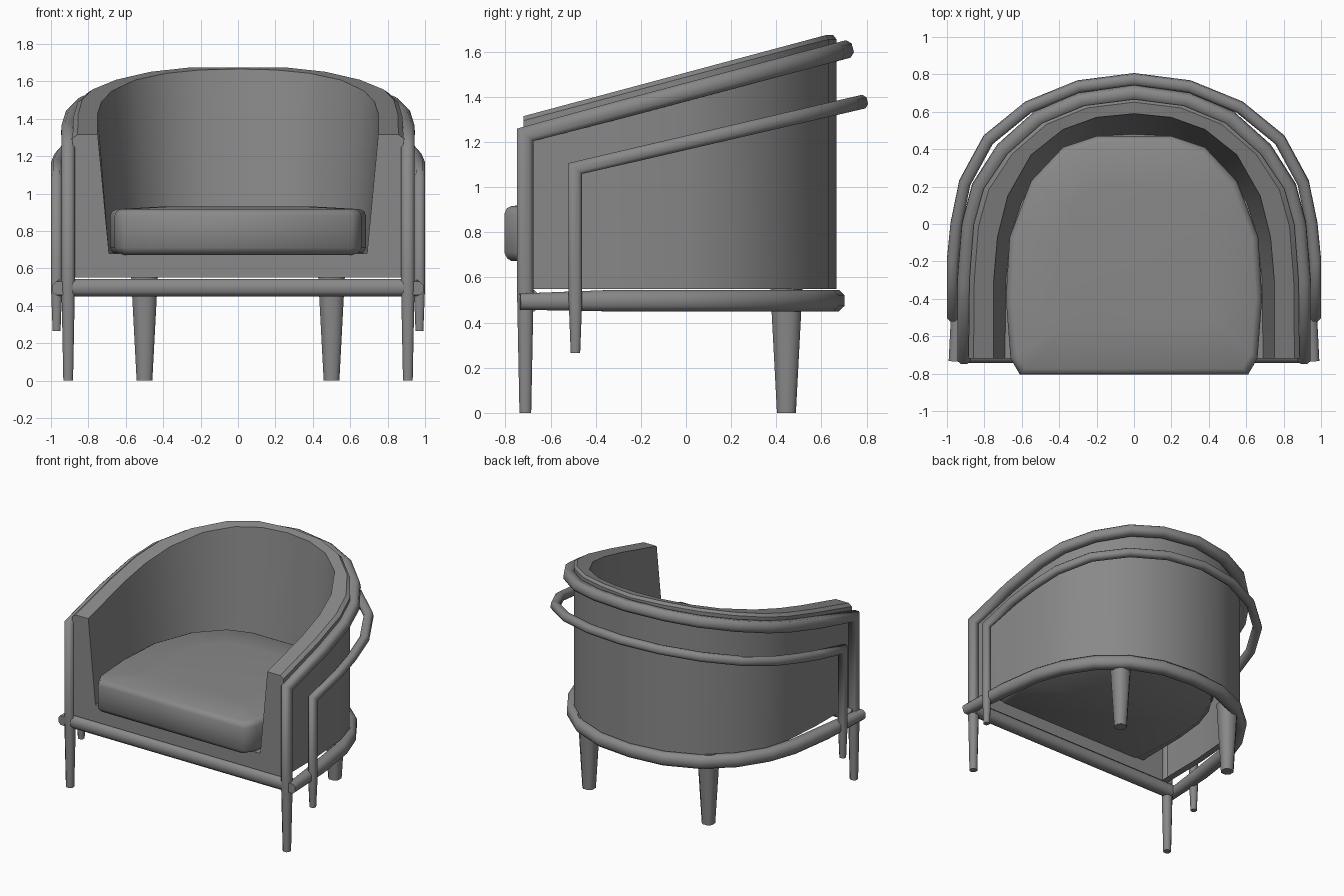
import bpy, bmesh
from math import radians
from mathutils import Vector

if "Cube" in bpy.data.objects:
    bpy.data.objects.remove(bpy.data.objects["Cube"])

# Dark grey finish shared by every part
grey = bpy.data.materials.new("dark_grey")
grey.diffuse_color = (.25, .25, .25, 1)
grey.use_nodes = True
grey.node_tree.nodes["Principled BSDF"].inputs["Base Color"].default_value = grey.diffuse_color


def mirrored(half):
    """Half path on +x, front to back, continued round to the -x front."""
    return half + [(-p[0], *p[1:]) for p in reversed(half) if abs(p[0]) > 1e-6]


def loft(name, rings, closed=True, caps=True, extra=(), angle=35):
    """Skin rings of equal length; extra faces are lists of (ring, column)."""
    bm = bmesh.new()
    v = [[bm.verts.new(p) for p in r] for r in rings]
    n = len(rings[0])
    for a, b in zip(v, v[1:]):
        for i in range(n if closed else n - 1):
            j = (i + 1) % n
            bm.faces.new((a[i], a[j], b[j], b[i]))
    if caps:
        bm.faces.new(v[0][::-1])
        bm.faces.new(v[-1])
    for f in extra:
        bm.faces.new([v[r][c] for r, c in f])
    bmesh.ops.recalc_face_normals(bm, faces=bm.faces)
    me = bpy.data.meshes.new(name)
    bm.to_mesh(me)
    bm.free()
    me.materials.append(grey)
    ob = bpy.data.objects.new(name, me)
    bpy.context.collection.objects.link(ob)
    bpy.context.view_layer.objects.active = ob
    bpy.ops.object.select_all(action='DESELECT')
    ob.select_set(True)
    bpy.ops.object.shade_smooth_by_angle(angle=radians(angle))
    return ob


# Eight-sided section: a square with broad chamfers
SECTION = [(1, -.5), (1, .5), (.5, 1), (-.5, 1), (-1, .5), (-1, -.5), (-.5, -1), (.5, -1)]


def tube(name, path, radii):
    """Mitred tube with a radius for each path point."""
    pts = [Vector(p) for p in path]
    dirs = [(b - a).normalized() for a, b in zip(pts, pts[1:])]
    d = dirs[0]
    s = d.cross((1, 0, 0) if abs(d.z) > .9 else (0, 0, 1)).normalized()
    t = d.cross(s)
    ring = [s * a + t * b for a, b in SECTION]
    rings = []
    for k, p in enumerate(pts):
        d_in = dirs[max(k - 1, 0)]
        d_out = dirs[min(k, len(dirs) - 1)]
        nrm = (d_in + d_out).normalized()
        ring = [q - d_in * (q.dot(nrm) / d_in.dot(nrm)) for q in ring]
        rings.append([p + q * radii[k] for q in ring])
    return loft(name, rings, angle=60)


def hoop(name, plan, foot_z, z0, slope, r_foot, r_post, r_rail):
    """Tapered post on each side joined by a rail rising round the back."""
    x, y = plan[0]
    half = [(x, y, foot_z), (x, y, 0.5)]
    half += [(px, py, z0 + (py - y) * slope) for px, py in plan]
    path = mirrored(half)
    n = len(path) - 6
    radii = [r_foot, r_post, r_post] + [r_rail] * n + [r_post, r_post, r_foot]
    return tube(name, path, radii)


# Upholstered tub: outer wall, sloping top, tapering inner wall, seat and front
outer = mirrored([(.885, -.72), (.88, -.3), (.857, 0), (.803, .19), (.677, .375),
                  (.49, .54), (.265, .633), (0, .667)])
inner = mirrored([(.75, -.72), (.75, -.3), (.73, -.07), (.675, .15), (.55, .37),
                  (.38, .505), (.2, .57), (0, .59)])
floor = mirrored([(.69, -.72), (.685, -.3), (.66, -.06), (.6, .12), (.49, .29),
                  (.35, .42), (.2, .47), (0, .48)])


def top_z(y):
    return min(1.315 + (y + .72) * .268, 1.675)


edge = [(a * .8 + c * .2, b * .8 + d * .2) for (a, b), (c, d) in zip(outer, inner)]
tub = [[(x * .94, y * .94, .55) for x, y in outer],
       [(x, y, .55) for x, y in outer],
       [(x, y, top_z(y) - .02) for x, y in outer],
       [(x, y, top_z(y)) for x, y in edge],
       [(x, y, top_z(y)) for x, y in inner],
       [(x, y, .68) for x, y in floor]]
last = len(outer) - 1
front = [(r, 0) for r in range(1, 6)] + [(r, last) for r in range(5, 0, -1)]
lip = [(0, 0), (1, 0), (1, last), (0, last)]
seat = [(5, c) for c in range(last + 1)]
loft("tub_shell", tub, closed=False, caps=False, extra=(front, lip, seat))

# Seat cushion with rounded edges and a slightly crowned top
plan = mirrored([(.61, -.805), (.66, -.72), (.685, -.4), (.665, -.07), (.55, .23),
                 (.38, .41), (.2, .47)])
levels = [(.672, .95), (.685, .98), (.71, 1), (.88, 1), (.905, .985), (.917, .95), (.93, .6)]
loft("seat_cushion", [[(x * s, -.17 + (y + .17) * s, z) for x, y in plan]
                      for z, s in levels], angle=70)

# Front legs running up into the top rail
hoop("front_legs_and_top_rail",
     [(.908, -.712), (.905, -.3), (.88, 0), (.828, .195), (.7, .395), (.51, .565),
      (.285, .66), (0, .7)], 0, 1.232, .266, .026, .036, .04)

# Outer posts running up into the lower rail
hoop("outer_posts_and_lower_rail",
     [(.97, -.49), (.97, -.2), (.95, 0), (.905, .22), (.78, .45), (.565, .625),
      (.295, .735), (0, .773)], .265, 1.083, .232, .021, .03, .031)

# Base rail round the back, and the straight bar across the front
base = mirrored([(.955, -.735, .493), (.925, -.35, .497), (.88, -.03, .497),
                 (.81, .17, .497), (.68, .37, .497), (.49, .535, .497),
                 (.26, .63, .497), (0, .655, .497)])
tube("base_rail", base, [.036] + [.047] * (len(base) - 2) + [.036])
tube("front_bar", [(-.92, -.695, .497), (.92, -.695, .497)], [.047, .047])

# Tapered back legs
for side, sx in (("left", -1), ("right", 1)):
    tube("back_leg_" + side, [(sx * .5, .445, 0), (sx * .5, .445, .55)], [.042, .071])
